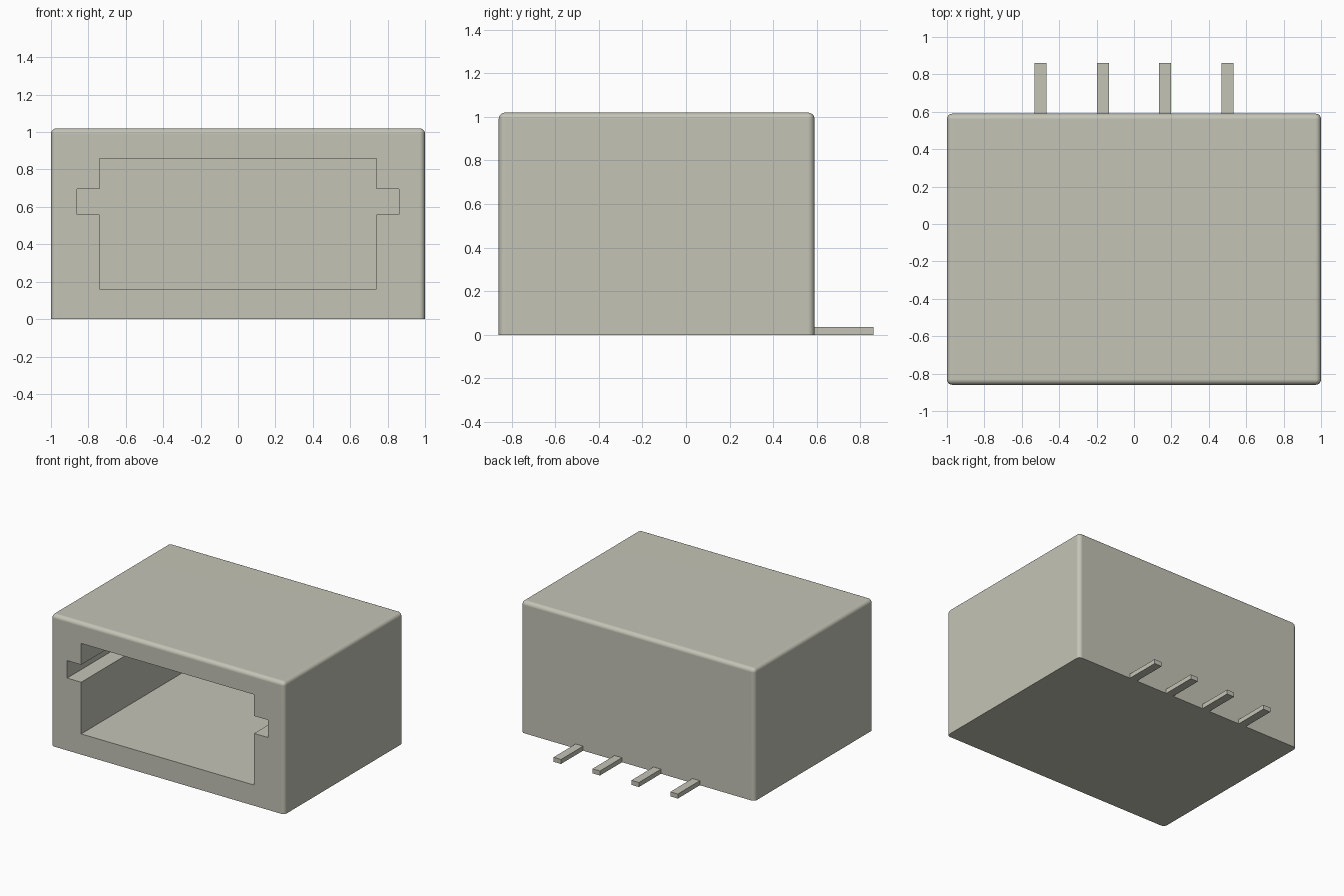
import bpy, bmesh, math
from mathutils import Vector

if "Cube" in bpy.data.objects:
    bpy.data.objects.remove(bpy.data.objects["Cube"], do_unlink=True)

# One warm grey plastic colour
COLOR = (0.55, 0.55, 0.47, 1.0)
grey = bpy.data.materials.new("warm_grey")
grey.diffuse_color = COLOR
grey.use_nodes = True
bsdf = next(n for n in grey.node_tree.nodes if n.type == 'BSDF_PRINCIPLED')
bsdf.inputs["Base Color"].default_value = COLOR
bsdf.inputs["Roughness"].default_value = 0.6


def finish(name, bm):
    bmesh.ops.recalc_face_normals(bm, faces=bm.faces)
    mesh = bpy.data.meshes.new(name)
    bm.to_mesh(mesh)
    bm.free()
    obj = bpy.data.objects.new(name, mesh)
    bpy.context.collection.objects.link(obj)
    mesh.materials.append(grey)
    return obj


def box_mesh(lo, hi):
    bm = bmesh.new()
    bmesh.ops.create_cube(bm, size=1)
    lo, hi = Vector(lo), Vector(hi)
    for v in bm.verts:
        v.co = Vector(lo[i] + (v.co[i] + 0.5) * (hi[i] - lo[i]) for i in range(3))
    return bm


def select_only(obj):
    bpy.ops.object.select_all(action='DESELECT')
    obj.select_set(True)
    bpy.context.view_layer.objects.active = obj


FRONT, BACK, TOP = -0.86, 0.59, 1.02

# Housing: block rounded on every edge except those around the base
bm = box_mesh((-1, FRONT, 0), (1, BACK, TOP))
edges = [e for e in bm.edges if max(v.co.z for v in e.verts) > 0.5]
bmesh.ops.bevel(bm, geom=edges, offset=0.03, offset_type='OFFSET',
                segments=5, profile=0.5, affect='EDGES')
housing = finish("housing", bm)

# Socket: mirrored outline with a side slot, pushed back into the housing
half = [(0.74, 0.16), (0.74, 0.56), (0.86, 0.56),
        (0.86, 0.695), (0.74, 0.695), (0.74, 0.86)]
outline = half + [(-x, z) for x, z in reversed(half)]
bm = bmesh.new()
face = bm.faces.new([bm.verts.new((x, FRONT - 0.1, z)) for x, z in outline])
ret = bmesh.ops.extrude_face_region(bm, geom=[face])
moved = [g for g in ret["geom"] if isinstance(g, bmesh.types.BMVert)]
bmesh.ops.translate(bm, verts=moved, vec=(0, 1.40, 0))
cutter = finish("socket_cutter", bm)
cutter.hide_render = True

cut = housing.modifiers.new("socket", 'BOOLEAN')
cut.operation = 'DIFFERENCE'
cut.solver = 'EXACT'
cut.object = cutter
select_only(housing)
bpy.ops.object.modifier_apply(modifier=cut.name)
bpy.data.objects.remove(cutter, do_unlink=True)

# Smooth rounded edges while the broad faces stay flat
bpy.ops.object.shade_smooth_by_angle(angle=math.radians(30))
weighted = housing.modifiers.new("flat_faces", 'WEIGHTED_NORMAL')
weighted.keep_sharp = True

# Four contact pins along the back of the base
for i in range(4):
    x = -0.5 + i / 3
    finish(f"pin_{i + 1}", box_mesh((x - 0.032, BACK - 0.03, 0),
                                    (x + 0.032, 0.86, 0.035)))
